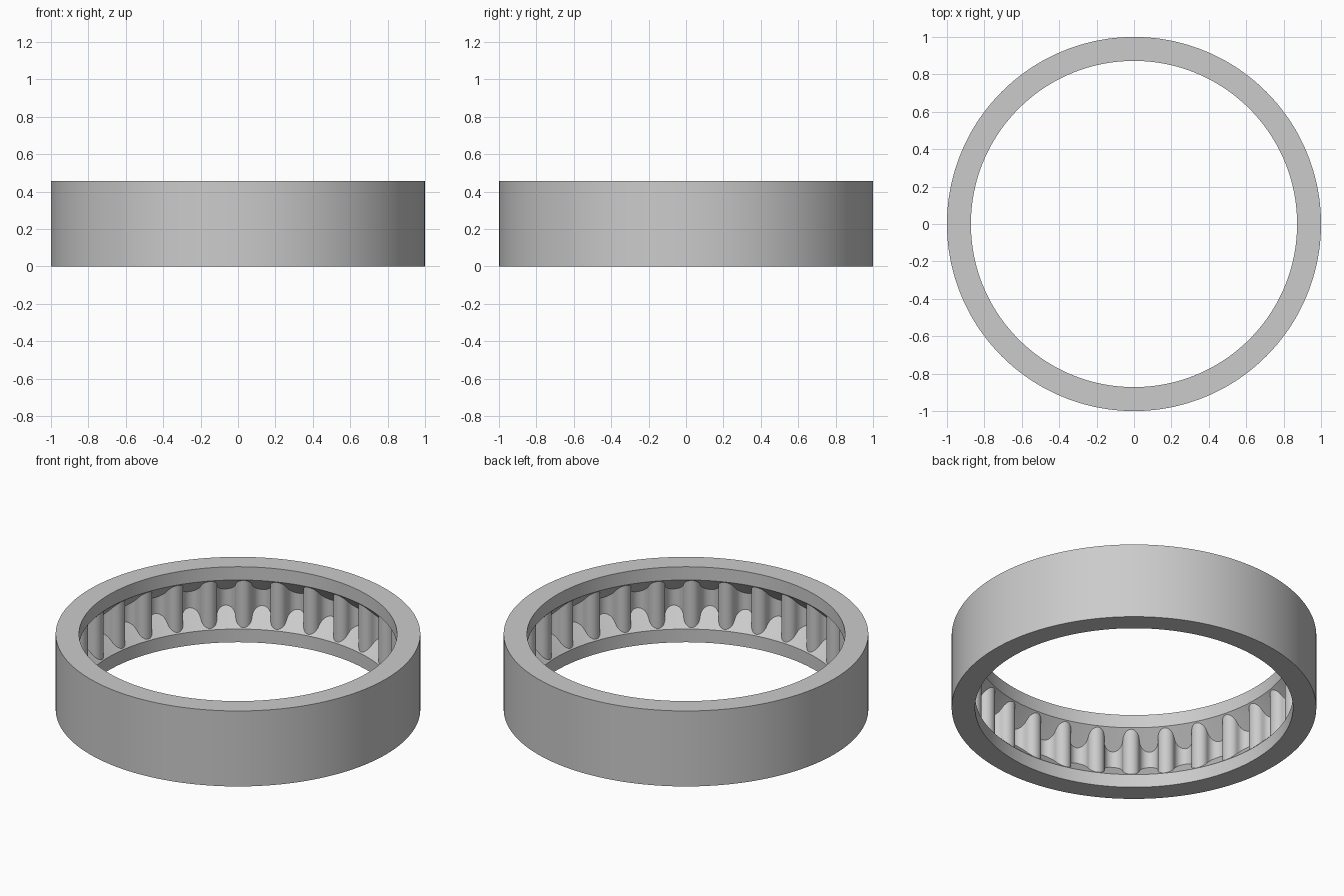
import bpy, bmesh
from math import sin, cos, pi, radians

cube = bpy.data.objects.get("Cube")
if cube:
    bpy.data.objects.remove(cube, do_unlink=True)

# Ring dimensions
OUTER, INNER, HEIGHT, LIP = 1.0, 0.872, 0.457, 0.08
LOBES = 30
CREST, VALLEY, RECESS = 0.044, 0.05, 0.006
STEPS = 6
PHASE = radians(3)

steel = bpy.data.materials.new("steel_grey")
steel.use_nodes = True
colour = (0.6, 0.6, 0.6, 1)
steel.diffuse_color = colour
steel.node_tree.nodes["Principled BSDF"].inputs["Base Color"].default_value = colour


def half_lobe():
    """Rounded crest running into a rounded valley: (angle, depth) pairs."""
    scale = pi / LOBES / (CREST + VALLEY)
    points = []
    for i in range(STEPS):
        t = i / STEPS * pi / 2
        points.append((CREST * sin(t) * scale, RECESS + CREST * (1 - cos(t))))
    for i in range(STEPS + 1):
        t = i / STEPS * pi / 2
        points.append(((CREST + VALLEY * (1 - cos(t))) * scale,
                       RECESS + CREST + VALLEY * sin(t)))
    return points


def section(depth):
    """Ring cross-section whose inner groove has sloping ends."""
    wall = INNER + depth
    return [(OUTER, 0), (OUTER, HEIGHT), (INNER, HEIGHT), (INNER, HEIGHT - LIP),
            (wall, HEIGHT - LIP - depth), (wall, LIP + depth), (INNER, LIP), (INNER, 0)]


# One full lobe, mirrored about its valley
half = half_lobe()
pitch = 2 * pi / LOBES
lobe = half + [(pitch - a, d) for a, d in reversed(half[1:-1])]

# Sweep the varying section around the axis
bm = bmesh.new()
rings = []
for n in range(LOBES):
    for a, depth in lobe:
        angle = PHASE + n * pitch + a
        rings.append([bm.verts.new((r * cos(angle), r * sin(angle), z))
                      for r, z in section(depth)])
for k, ring in enumerate(rings):
    following = rings[(k + 1) % len(rings)]
    for j in range(len(ring)):
        m = (j + 1) % len(ring)
        bm.faces.new((ring[j], following[j], following[m], ring[m]))
bmesh.ops.recalc_face_normals(bm, faces=bm.faces)

mesh = bpy.data.meshes.new("lobed_ring")
bm.to_mesh(mesh)
bm.free()
mesh.materials.append(steel)
ring_object = bpy.data.objects.new("lobed_ring", mesh)
bpy.context.collection.objects.link(ring_object)

# Smooth curved walls, keep rims and groove edges sharp
bpy.ops.object.select_all(action="DESELECT")
ring_object.select_set(True)
bpy.context.view_layer.objects.active = ring_object
bpy.ops.object.shade_smooth_by_angle(angle=radians(30))
